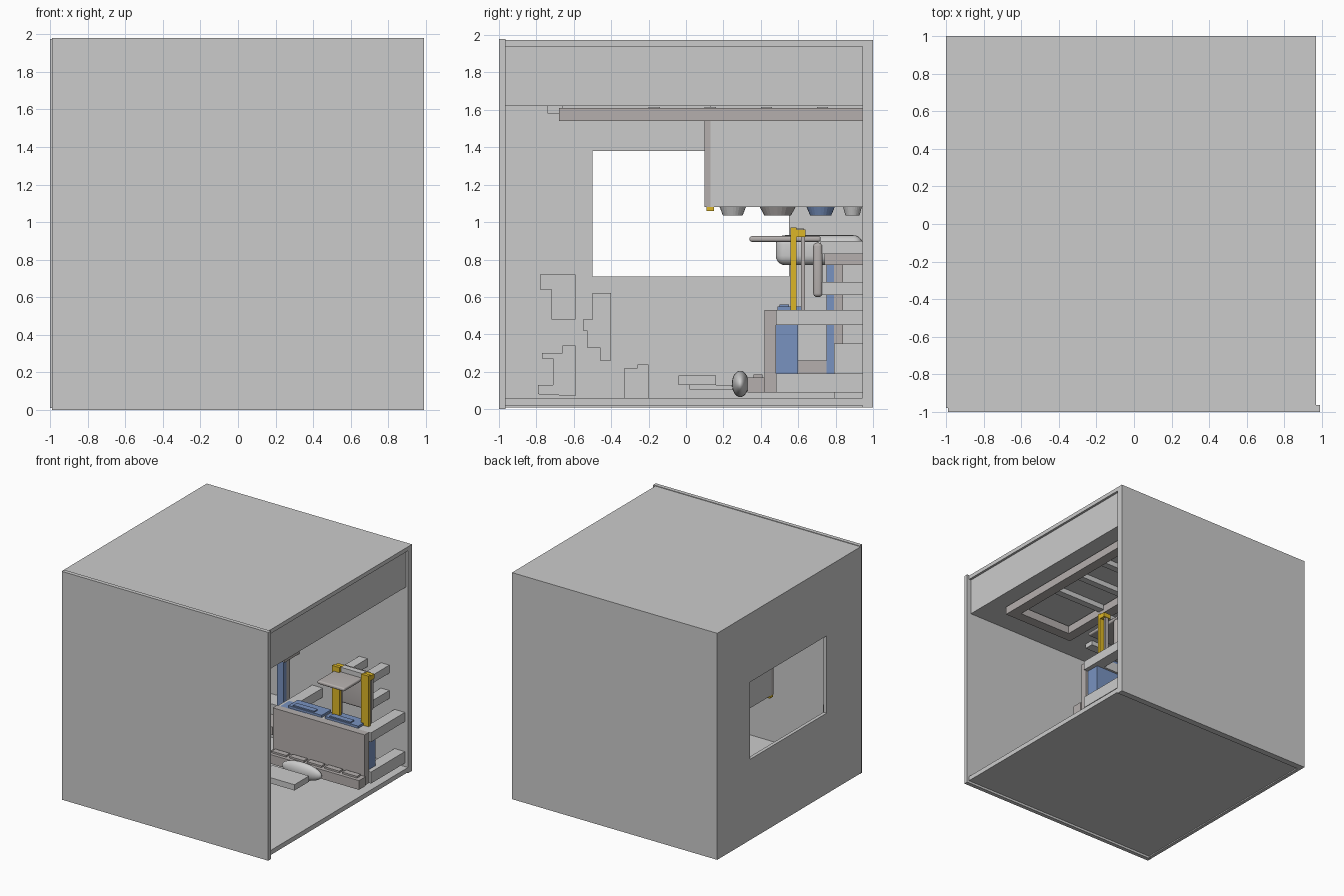
import bpy, bmesh
from mathutils import Vector

if "Cube" in bpy.data.objects:
    bpy.data.objects.remove(bpy.data.objects["Cube"])


def material(name, rgb):
    m = bpy.data.materials.new(name)
    m.diffuse_color = (*rgb, 1)
    m.use_nodes = True
    m.node_tree.nodes["Principled BSDF"].inputs["Base Color"].default_value = m.diffuse_color
    return m


WARM = material("warm_grey", (0.46, 0.43, 0.42))
BLUE = material("blue", (0.19, 0.29, 0.53))
GOLD = material("gold", (0.72, 0.47, 0.02))


def finish(name, bm, mat=None):
    bmesh.ops.recalc_face_normals(bm, faces=bm.faces)
    me = bpy.data.meshes.new(name)
    bm.to_mesh(me)
    bm.free()
    ob = bpy.data.objects.new(name, me)
    bpy.context.collection.objects.link(ob)
    if mat:
        me.materials.append(mat)
    return ob


def box(name, x, y, z, mat=None, bevel=0.0):
    """Box from (min, max) ranges, optionally with rounded edges."""
    bm = bmesh.new()
    bmesh.ops.create_cube(bm, size=1)
    for v in bm.verts:
        v.co = Vector((r[0] if c < 0 else r[1]) for c, r in zip(v.co, (x, y, z)))
    ob = finish(name, bm, mat)
    if bevel:
        mod = ob.modifiers.new("round", "BEVEL")
        mod.width, mod.segments = bevel, 5
        for p in ob.data.polygons:
            p.use_smooth = True
    return ob


def extrude_yz(name, pts, x0, x1, mat=None):
    """Extrude a side profile along x."""
    bm = bmesh.new()
    f = bm.faces.new([bm.verts.new((x0, y, z)) for y, z in pts])
    r = bmesh.ops.extrude_face_region(bm, geom=[f])
    for v in r["geom"]:
        if isinstance(v, bmesh.types.BMVert):
            v.co.x = x1
    return finish(name, bm, mat)


def disc(name, x, y, z0, z1, r0, r1, mat=None):
    bm = bmesh.new()
    bmesh.ops.create_cone(bm, cap_ends=True, segments=24, radius1=r0, radius2=r1, depth=z1 - z0)
    bmesh.ops.translate(bm, verts=bm.verts, vec=(x, y, (z0 + z1) / 2))
    return finish(name, bm, mat)


# Room shell, open on the right
box("floor", (-0.98, 0.97), (-0.97, 0.95), (0.02, 0.06))
box("front_wall", (-0.99, 0.99), (-1, -0.965), (0, 1.98))
box("back_wall", (-1, 0.97), (0.945, 1), (0.01, 1.975))
box("ceiling", (-1, 0.97), (-0.98, 0.945), (1.94, 1.975))
box("dropped_ceiling", (-0.97, 0.95), (-0.965, 0.945), (1.62, 1.94))

# Left wall built around its window opening
WX = (-1, -0.97)
box("left_wall_front", WX, (-0.98, -0.5), (0.01, 1.95))
box("left_wall_back", WX, (0.55, 0.96), (0.01, 1.95))
box("left_wall_sill", WX, (-0.5, 0.55), (0.01, 0.71))
box("left_wall_lintel", WX, (-0.5, 0.55), (1.38, 1.95))

# Stepped wall pieces near the front corner
profiles = [
    [(-.78, .72), (-.59, .72), (-.59, .48), (-.72, .48), (-.72, .64), (-.78, .64)],
    [(-.5, .62), (-.4, .62), (-.4, .26), (-.46, .26), (-.46, .33), (-.53, .33),
     (-.53, .42), (-.55, .42), (-.55, .48), (-.5, .48)],
    [(-.79, .08), (-.79, .13), (-.71, .13), (-.71, .27), (-.77, .27), (-.77, .3),
     (-.66, .3), (-.66, .34), (-.59, .34), (-.59, .07)],
    [(-.33, .06), (-.33, .22), (-.26, .22), (-.26, .24), (-.2, .24), (-.2, .06)],
]
for i, p in enumerate(profiles):
    extrude_yz(f"stepped_piece_{i}", p, -0.975, -0.9)

# Ceiling frame with cross bars
FZ = (1.54, 1.61)
box("ceiling_frame_right", (0.72, 0.81), (-0.68, 0.945), FZ, WARM)
box("ceiling_frame_left", (0.12, 0.21), (-0.68, 0.945), FZ, WARM)
box("ceiling_frame_front", (0.21, 0.72), (-0.68, -0.59), FZ, WARM)
for i, y in enumerate((-0.2, 0.1, 0.4, 0.7)):
    box(f"ceiling_cross_bar_{i}", (0.21, 0.72), (y, y + 0.06), (1.57, 1.615))
box("ceiling_strip", (-0.85, -0.1), (-0.74, -0.66), (1.58, 1.62))

# Upper cabinet with fixtures underneath
box("upper_cabinet", (-0.91, 0.0), (0.13, 0.945), (1.08, 1.62))
box("cabinet_front", (-0.91, 0.0), (0.10, 0.13), (1.08, 1.54), WARM)
box("cabinet_trim", (-0.91, 0.0), (0.11, 0.15), (1.06, 1.08), GOLD)
for i, (y, r, mat) in enumerate(((0.25, .07, None), (0.49, .095, WARM), (0.72, .075, BLUE), (0.89, .05, None))):
    for j, x in enumerate((-0.68, -0.25)):
        disc(f"cabinet_fixture_{i}_{j}", x, y, 1.035, 1.08, r * 0.75, r, mat)

# Left bench with rounded basin
box("basin", (-0.85, -0.1), (0.48, 0.945), (0.77, 0.93), None, 0.05)
box("basin_shelf", (-0.88, -0.07), (0.74, 0.945), (0.77, 0.83), WARM)
for i, x in enumerate((-0.85, -0.15)):
    box(f"basin_post_{i}", (x, x + 0.06), (0.75, 0.79), (0.19, 0.82), BLUE)
    box(f"basin_back_post_{i}", (x, x + 0.06), (0.79, 0.84), (0.35, 0.77), WARM)
box("left_base", (-0.88, -0.06), (0.79, 0.945), (0.06, 0.35))
box("left_foot_rest", (-0.85, -0.09), (0.6, 0.79), (0.19, 0.26), WARM)

# Right counter: front panel, ledge and arms to the wall
box("counter_panel", (0.04, 0.92), (0.42, 0.48), (0.09, 0.53), WARM)
box("counter_ledge", (0.04, 0.93), (0.33, 0.42), (0.09, 0.17), WARM)
for i in range(5):
    x = 0.07 + i * 0.17
    box(f"ledge_key_{i}", (x, x + 0.14), (0.36, 0.41), (0.17, 0.185), WARM)
box("counter_core", (0.07, 0.9), (0.48, 0.6), (0.19, 0.53), BLUE)
box("counter_top", (0.05, 0.92), (0.48, 0.62), (0.45, 0.53))
for i, x in enumerate((0.05, 0.84)):
    box(f"upper_arm_{i}", (x, x + 0.1), (0.48, 0.945), (0.45, 0.53))
    box(f"lower_arm_{i}", (x, x + 0.1), (0.48, 0.945), (0.09, 0.19))
for i, x in enumerate((0.14, 0.49)):
    box(f"blue_pad_{i}", (x, x + 0.32), (0.49, 0.62), (0.53, 0.55), BLUE)
    box(f"blue_pad_ridge_{i}", (x + 0.04, x + 0.24), (0.5, 0.55), (0.55, 0.56), BLUE)

# Gold uprights, cross bar, tray and back plate
for i, x in enumerate((0.51, 0.79)):
    box(f"gold_post_{i}", (x, x + 0.07), (0.56, 0.59), (0.53, 0.97), GOLD)
    box(f"gold_cap_{i}", (x, x + 0.07), (0.59, 0.64), (0.92, 0.96), GOLD)
    box(f"grey_rod_{i}", (x + 0.02, x + 0.05), (0.615, 0.635), (0.53, 0.93), WARM)
box("cross_bar", (0.58, 0.79), (0.58, 0.63), (0.925, 0.965))
box("tray", (0.52, 0.78), (0.34, 0.72), (0.895, 0.925), WARM, 0.012)
box("back_plate", (0.46, 0.8), (0.68, 0.73), (0.6, 0.89), WARM, 0.02)
for i, x in enumerate((0.5, 0.71)):
    for j, z in enumerate((0.61, 0.83)):
        box(f"plate_arm_{i}_{j}", (x, x + 0.08), (0.72, 0.945), (z, z + 0.07))

# Rounded cushion with rod and plate in front of the counter
bm = bmesh.new()
bmesh.ops.create_uvsphere(bm, u_segments=32, v_segments=16, radius=1)
for v in bm.verts:
    v.co = Vector((0.41 + v.co.x * 0.19, 0.29 + v.co.y * 0.045, 0.135 + v.co.z * 0.07))
for f in bm.faces:
    f.smooth = True
finish("cushion", bm)
box("cushion_rod", (0.38, 0.44), (0.02, 0.42), (0.105, 0.13))
box("foot_plate", (0.22, 0.57), (-0.04, 0.16), (0.13, 0.18))
